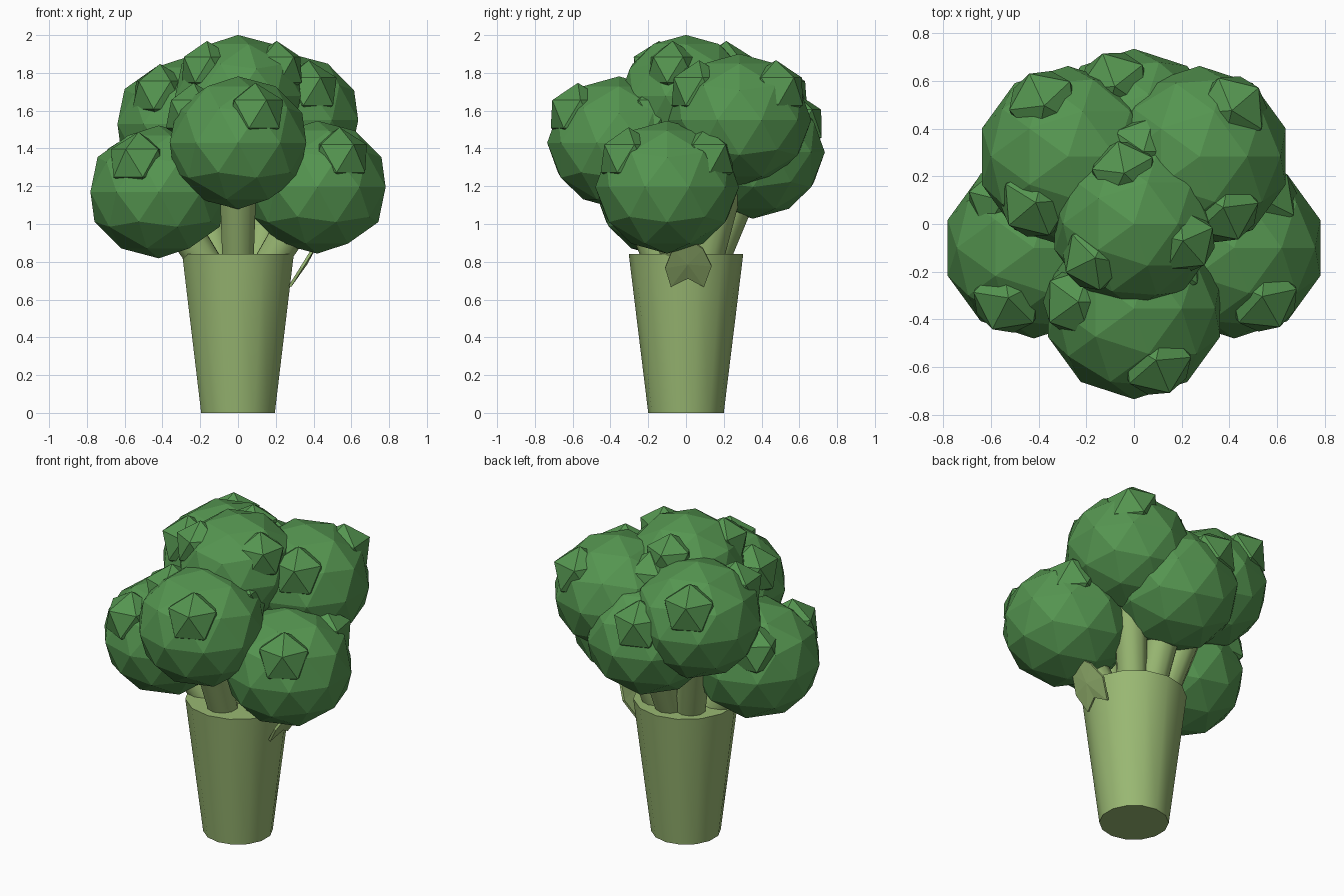
import bpy
import bmesh
from math import radians, cos, sin
from mathutils import Vector

cube = bpy.data.objects.get("Cube")
if cube:
    bpy.data.objects.remove(cube, do_unlink=True)


def make_material(name, color):
    mat = bpy.data.materials.new(name)
    mat.use_nodes = True
    mat.diffuse_color = color
    mat.node_tree.nodes["Principled BSDF"].inputs["Base Color"].default_value = color
    return mat


floret_green = make_material("floret green", (0.09, 0.30, 0.08, 1))
stalk_green = make_material("stalk green", (0.32, 0.48, 0.17, 1))


def finish(name, mat, smooth=False):
    obj = bpy.context.object
    obj.name = name
    obj.data.materials.append(mat)
    if smooth:
        bpy.ops.object.shade_smooth_by_angle(angle=radians(40))
    return obj


def ball(name, center, radius, detail, flatten=1.0, turn=0.0):
    bpy.ops.mesh.primitive_ico_sphere_add(
        subdivisions=detail, radius=radius, location=center, rotation=(0, 0, turn))
    bpy.context.object.scale = (1, 1, flatten)
    return finish(name, floret_green)


def limb(name, start, end, r_start, r_end, sides):
    start, end = Vector(start), Vector(end)
    axis = end - start
    bpy.ops.mesh.primitive_cone_add(
        vertices=sides, radius1=r_start, radius2=r_end, depth=axis.length,
        location=(start + end) / 2)
    obj = bpy.context.object
    obj.rotation_mode = 'QUATERNION'
    obj.rotation_quaternion = Vector((0, 0, 1)).rotation_difference(axis)
    return finish(name, stalk_green, smooth=True)


# Main stalk, widening upward
limb("stalk", (0, 0, 0), (0, 0, 0.84), 0.2, 0.303, 14)

# Florets: name, centre, radius, angle of the first bud
florets = [
    ("top", (0, 0, 1.677), 0.35, 101),
    ("front", (0, -0.355, 1.43), 0.38, -67),
    ("back", (0, 0.355, 1.38), 0.38, 110),
    ("left", (0.42, -0.10, 1.195), 0.38, -60),
    ("right", (-0.42, -0.10, 1.17), 0.38, -117),
    ("back_left", (0.275, 0.283, 1.55), 0.38, -65),
    ("back_right", (-0.277, 0.283, 1.53), 0.38, 115),
]
for name, center, radius, first in florets:
    c = Vector(center)
    ball(name + "_floret", c, radius, 2, flatten=0.925)
    # Branch running from the stalk into the floret
    limb(name + "_branch", (c.x * 0.35, c.y * 0.35, 0.76), c, 0.085, 0.11, 10)
    # Three small buds spaced around the upper part of the floret
    for i in range(3):
        a = radians(first + 120 * i)
        offset = Vector((cos(a), sin(a), 0)) * radius * 0.62
        offset.z = radius * 0.4
        ball(f"{name}_bud_{i + 1}", c + offset, radius * 0.435, 1, turn=a + i)

# Jagged leaf leaning outward from the side of the stalk
outline = [(-0.08, 0.67), (0.01, 0.715), (0.095, 0.67), (0.135, 0.78),
           (0.09, 0.87), (0.01, 0.93), (-0.07, 0.87), (-0.11, 0.77)]
bm = bmesh.new()
rim = [bm.verts.new((0.275 + (z - 0.67) * 0.62, y, z)) for y, z in outline]
mid = bm.verts.new((0.36, 0.01, 0.79))
for i, v in enumerate(rim):
    bm.faces.new((v, rim[(i + 1) % len(rim)], mid))
mesh = bpy.data.meshes.new("leaf")
bm.to_mesh(mesh)
bm.free()
leaf = bpy.data.objects.new("leaf", mesh)
bpy.context.collection.objects.link(leaf)
mesh.materials.append(stalk_green)
thickness = leaf.modifiers.new("thickness", 'SOLIDIFY')
thickness.thickness = 0.015
thickness.offset = 0
